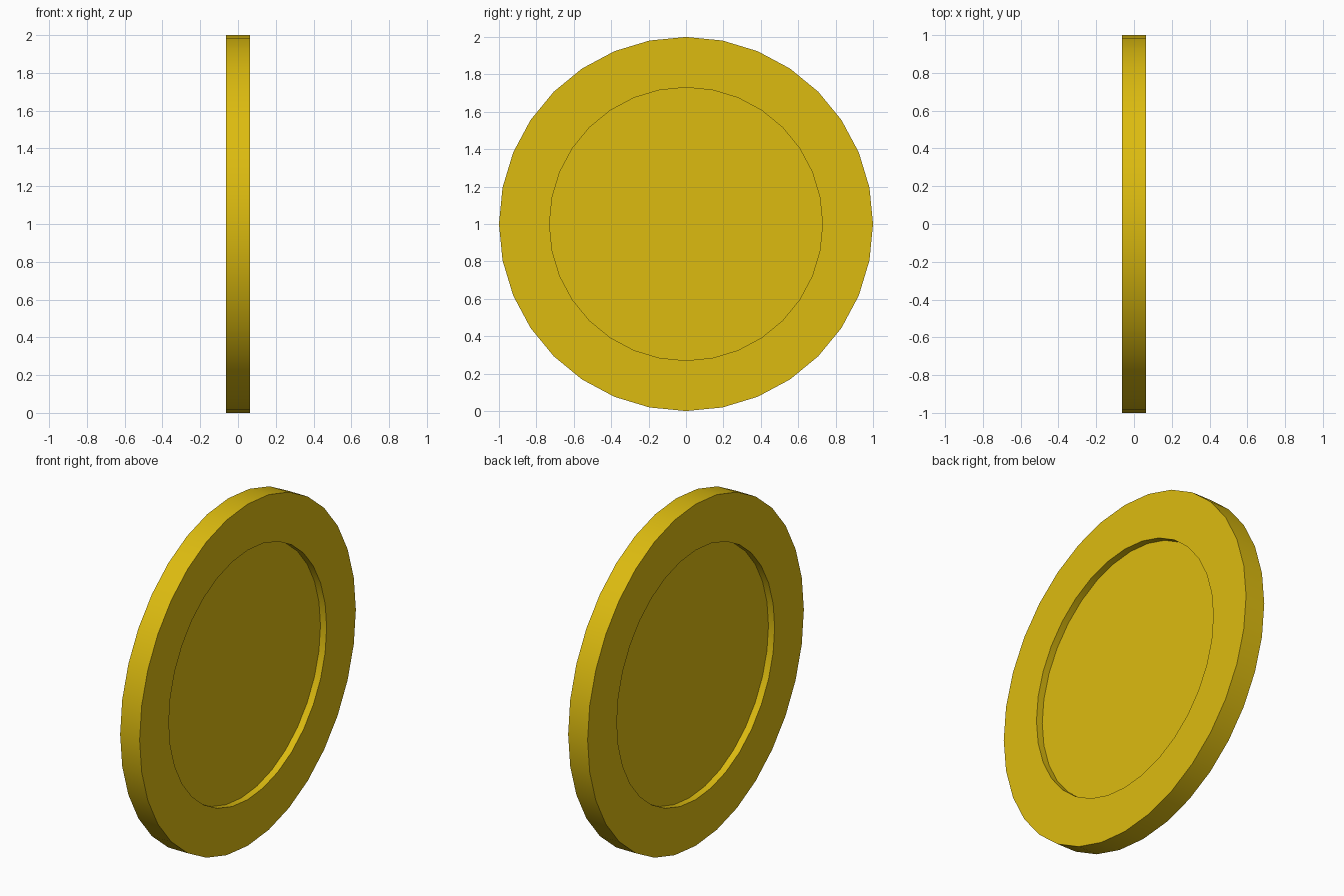
import bpy, bmesh, math
from mathutils import Matrix

cube = bpy.data.objects.get("Cube")
if cube:
    bpy.data.objects.remove(cube, do_unlink=True)

SIDES = 32
RADIUS = 1.0
INNER_RADIUS = 0.73
THICKNESS = 0.126
RECESS = 0.04

# Gold material
gold = bpy.data.materials.new("gold")
gold.use_nodes = True
color = (0.72, 0.5, 0.005, 1)
gold.diffuse_color = color
gold.node_tree.nodes["Principled BSDF"].inputs["Base Color"].default_value = color

# Disc standing on its edge, with its axis along x
bm = bmesh.new()
bmesh.ops.create_cone(bm, cap_ends=True, segments=SIDES, radius1=RADIUS,
                      radius2=RADIUS, depth=THICKNESS,
                      matrix=Matrix.Rotation(math.pi / 2, 4, "Y"))
bm.normal_update()

# Raised rim and sunken centre on both sides
rim_width = (RADIUS - INNER_RADIUS) * math.cos(math.pi / SIDES)
for cap in [f for f in bm.faces if len(f.verts) == SIDES]:
    inward = -cap.normal.copy()
    bmesh.ops.inset_individual(bm, faces=[cap], thickness=rim_width,
                               use_even_offset=True)
    floor = bmesh.ops.extrude_discrete_faces(bm, faces=[cap])["faces"][0]
    bmesh.ops.translate(bm, verts=floor.verts, vec=inward * RECESS)

bmesh.ops.translate(bm, verts=bm.verts, vec=(0, 0, RADIUS))
bmesh.ops.recalc_face_normals(bm, faces=bm.faces)
mesh = bpy.data.meshes.new("coin")
bm.to_mesh(mesh)
bm.free()
mesh.materials.append(gold)

coin = bpy.data.objects.new("coin", mesh)
bpy.context.collection.objects.link(coin)

# Smooth round walls with sharp corners
bpy.ops.object.select_all(action="DESELECT")
coin.select_set(True)
bpy.context.view_layer.objects.active = coin
bpy.ops.object.shade_smooth_by_angle(angle=math.radians(30))
